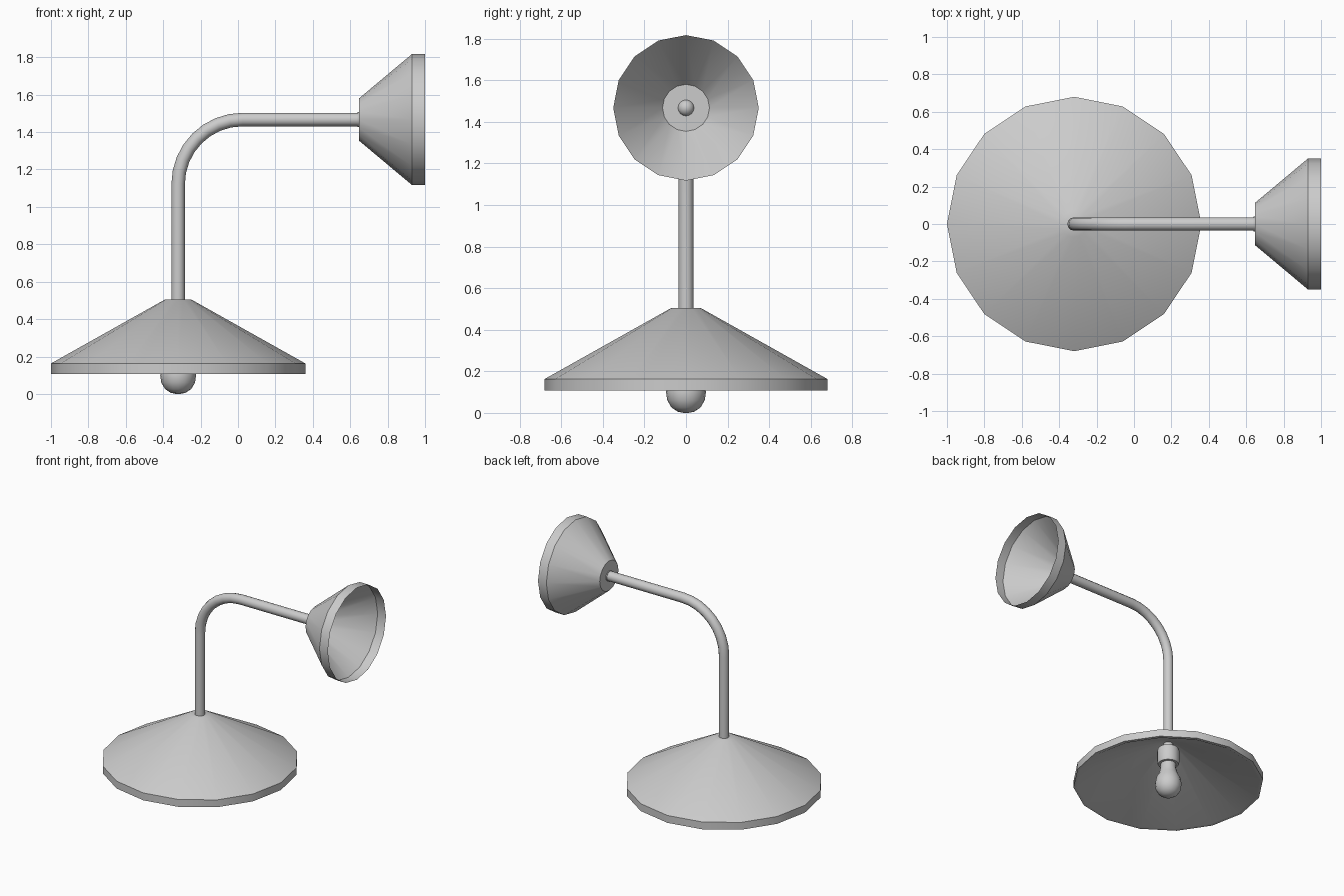
import bpy, bmesh, math
from mathutils import Matrix, Vector

if "Cube" in bpy.data.objects:
    bpy.data.objects.remove(bpy.data.objects["Cube"])

SHADE_X, ARM_Z = -0.32, 1.467


def finish(name, bm, matrix=Matrix()):
    bmesh.ops.recalc_face_normals(bm, faces=bm.faces)
    bm.transform(matrix)
    me = bpy.data.meshes.new(name)
    bm.to_mesh(me)
    bm.free()
    ob = bpy.data.objects.new(name, me)
    bpy.context.collection.objects.link(ob)
    bpy.ops.object.select_all(action='DESELECT')
    ob.select_set(True)
    bpy.context.view_layer.objects.active = ob
    bpy.ops.object.shade_smooth_by_angle(angle=math.radians(35))
    return ob


def bridge(bm, rings):
    for a, b in zip(rings, rings[1:]):
        n = len(a)
        for i in range(n):
            j = (i + 1) % n
            bm.faces.new((a[i], a[j], b[j], b[i]))


def lathe(name, profile, sides, matrix, cap_start=False, cap_end=False):
    """Revolve (radius, height) points about local z."""
    bm = bmesh.new()
    rings = [[bm.verts.new((r * math.cos(2 * math.pi * i / sides),
                            r * math.sin(2 * math.pi * i / sides), h))
              for i in range(sides)] for r, h in profile]
    bridge(bm, rings)
    if cap_start:
        bm.faces.new(rings[0])
    if cap_end:
        bm.faces.new(rings[-1])
    return finish(name, bm, matrix)


down = Matrix.Translation((SHADE_X, 0, 0))
side = Matrix.Translation((0, 0, ARM_Z)) @ Matrix.Rotation(math.pi / 2, 4, 'Y')

# 16-sided shade: inner cone, flat lip, short vertical rim, outer cone
lathe("shade", [(0.06, 0.43), (0.655, 0.107), (0.68, 0.107), (0.68, 0.163), (0.07, 0.505)],
      16, down, True, True)

# Open conical wall mount, turned onto the x axis
lathe("wall_mount", [(0.113, 0.647), (0.35, 0.93), (0.35, 1.0)], 16, side, cap_start=True)

# Small rounded end of the arm inside the mount
lathe("arm_end_cap", [(0.04, 0.64), (0.037, 0.655), (0.028, 0.668), (0.014, 0.676), (0.004, 0.678)],
      16, side, True, True)

# Lamp holder and bulb
lathe("bulb_holder", [(0.06, 0.395), (0.075, 0.388), (0.08, 0.37), (0.08, 0.28), (0.074, 0.265)],
      16, down, True, True)
lathe("bulb", [(0.055, 0.275), (0.056, 0.23), (0.068, 0.185), (0.087, 0.148), (0.096, 0.1),
               (0.09, 0.06), (0.07, 0.026), (0.04, 0.006), (0.012, 0.0)],
      16, down, True, True)

# Bent arm: upright, quarter-circle bend, horizontal run
R, PIPE, SIDES, BEND = 0.345, 0.036, 12, 8
path = [((SHADE_X, 0.39), 0.0)]
for k in range(BEND + 1):
    a = math.pi / 2 * k / BEND
    path.append(((SHADE_X + R * (1 - math.cos(a)), ARM_Z - R + R * math.sin(a)), a))
path.append(((0.65, ARM_Z), math.pi / 2))
bm = bmesh.new()
rings = []
for (x, z), a in path:
    normal = Vector((math.cos(a), 0, -math.sin(a)))
    rings.append([bm.verts.new(Vector((x, 0, z))
                  + normal * PIPE * math.cos(2 * math.pi * i / SIDES)
                  + Vector((0, 1, 0)) * PIPE * math.sin(2 * math.pi * i / SIDES))
                  for i in range(SIDES)])
bridge(bm, rings)
bm.faces.new(rings[0])
bm.faces.new(rings[-1])
finish("arm", bm)
